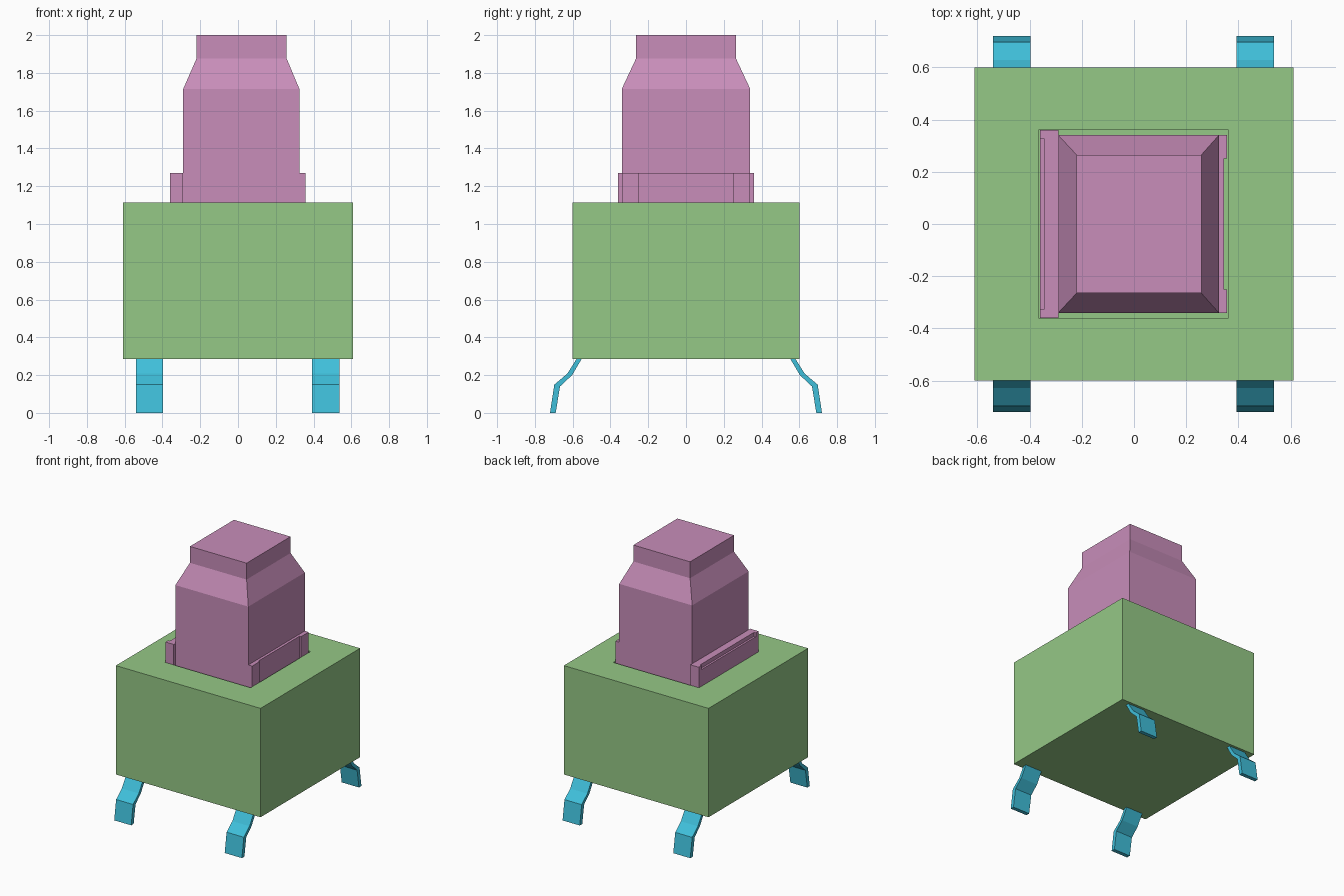
import bpy, bmesh

if "Cube" in bpy.data.objects:
    bpy.data.objects.remove(bpy.data.objects["Cube"])


def material(name, rgb):
    m = bpy.data.materials.new(name)
    m.diffuse_color = (*rgb, 1)
    m.use_nodes = True
    m.node_tree.nodes["Principled BSDF"].inputs["Base Color"].default_value = m.diffuse_color
    return m


GREEN = material("green", (0.30, 0.58, 0.24))
PINK = material("pink", (0.58, 0.27, 0.49))
BLUE = material("blue", (0.05, 0.52, 0.70))


def finish(bm, name, mat):
    bmesh.ops.recalc_face_normals(bm, faces=bm.faces)
    me = bpy.data.meshes.new(name)
    bm.to_mesh(me)
    bm.free()
    me.materials.append(mat)
    ob = bpy.data.objects.new(name, me)
    bpy.context.collection.objects.link(ob)
    return ob


def loft(name, rings, mat):
    """Join matching rings of 3D points into a capped solid."""
    bm = bmesh.new()
    loops = [[bm.verts.new(p) for p in r] for r in rings]
    n = len(loops[0])
    for a, b in zip(loops, loops[1:]):
        for i in range(n):
            j = (i + 1) % n
            bm.faces.new((a[i], a[j], b[j], b[i]))
    bm.faces.new(loops[0])
    bm.faces.new(loops[-1])
    return finish(bm, name, mat)


def rect(x0, x1, y, z):
    return [(x0, -y, z), (x1, -y, z), (x1, y, z), (x0, y, z)]


def plan(name, outline, z0, z1, mat):
    return loft(name, [[(x, y, z) for x, y in outline] for z in (z0, z1)], mat)


# housing: box with a square well for the button
loft("housing", [rect(-.61, .61, .6, .285), rect(-.61, .61, .6, 1.115),
                 rect(-.363, .36, .362, 1.115), rect(-.363, .36, .362, .5)], GREEN)

# button cap with tapered shoulder
loft("button", [rect(-.29, .325, .34, .5), rect(-.29, .325, .34, 1.715),
                rect(-.22, .258, .265, 1.875), rect(-.22, .258, .265, 2)], PINK)

# left flange with shallow outer recess, and the ledge below it
plan("left_flange", [(-.29, -.36), (-.36, -.36), (-.36, -.327), (-.345, -.327),
                     (-.345, .327), (-.36, .327), (-.36, .36), (-.29, .36)], .5, 1.27, PINK)
loft("left_flange_ledge", [rect(-.36, -.345, .327, .5), rect(-.36, -.345, .327, 1.24)], PINK)

# right flange, notched along the middle
plan("right_flange", [(.325, -.34), (.357, -.34), (.357, -.25), (.345, -.25),
                      (.345, .25), (.357, .25), (.357, .34), (.325, .34)], .5, 1.27, PINK)

# four bent sheet-metal legs
PROFILE = [(.58, .285), (.632, .208), (.697, .15), (.72, .003), (.72, 0), (.688, 0),
           (.667, .138), (.603, .2), (.553, .285)]
PROFILE = [(.553, .285), (.603, .208), (.667, .15), (.69, 0), (.72, 0),
           (.697, .15), (.628, .208), (.58, .285)]
PROFILE[1:3] = [(.603, .2), (.667, .14)]
for side, x0, x1 in (("left", -.54, -.397), ("right", .392, .537)):
    for end, s in (("front", -1), ("back", 1)):
        loft(f"{end}_{side}_leg", [[(x, s * y, z) for y, z in PROFILE] for x in (x0, x1)], BLUE)
